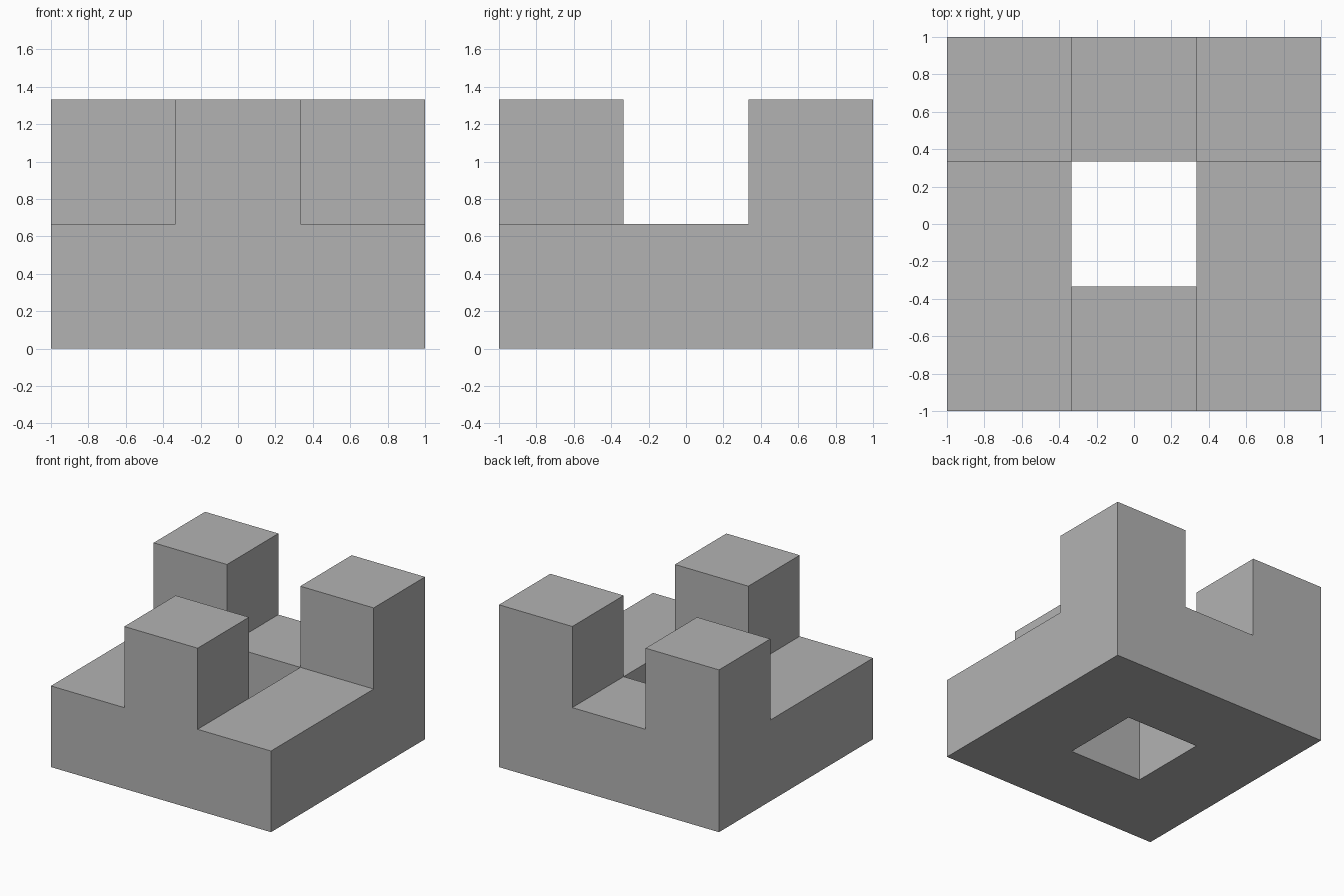
import bpy
import bmesh
from mathutils import Vector

# Remove the default cube
cube = bpy.data.objects.get("Cube")
if cube:
    bpy.data.objects.remove(cube, do_unlink=True)

UNIT = 2 / 3
AXES = [Vector((1, 0, 0)), Vector((0, 1, 0)), Vector((0, 0, 1))]

# Plain grey material
grey = bpy.data.materials.new("plain grey")
grey.use_nodes = True
colour = (0.45, 0.45, 0.45, 1)
grey.diffuse_color = colour
grey.node_tree.nodes["Principled BSDF"].inputs["Base Color"].default_value = colour

# Square ring base: a 3 x 3 layer of unit blocks with an open middle
blocks = {(x, y, 0) for x in (-1, 0, 1) for y in (-1, 0, 1) if (x, y) != (0, 0)}
# Towers: one at the middle of the front, two at the back corners
blocks |= {(0, -1, 1), (-1, 1, 1), (1, 1, 1)}


def add_outer_faces(bm, block):
    """Add the sides of a block that do not touch another block."""
    centre = Vector(block) + AXES[2] / 2
    for i in range(3):
        for sign in (-1, 1):
            normal = AXES[i] * sign
            if tuple(int(c) for c in Vector(block) + normal) in blocks:
                continue
            u = AXES[(i + 1) % 3] * sign / 2
            v = AXES[(i + 2) % 3] / 2
            middle = centre + normal / 2
            corners = (middle - u - v, middle + u - v, middle + u + v, middle - u + v)
            bm.faces.new([bm.verts.new(c * UNIT) for c in corners])


# Join the blocks into one closed body
bm = bmesh.new()
for block in sorted(blocks):
    add_outer_faces(bm, block)
bmesh.ops.remove_doubles(bm, verts=bm.verts[:], dist=0.001)

mesh = bpy.data.meshes.new("block_base_with_towers")
bm.to_mesh(mesh)
bm.free()
mesh.materials.append(grey)
body = bpy.data.objects.new("block_base_with_towers", mesh)
bpy.context.collection.objects.link(body)
